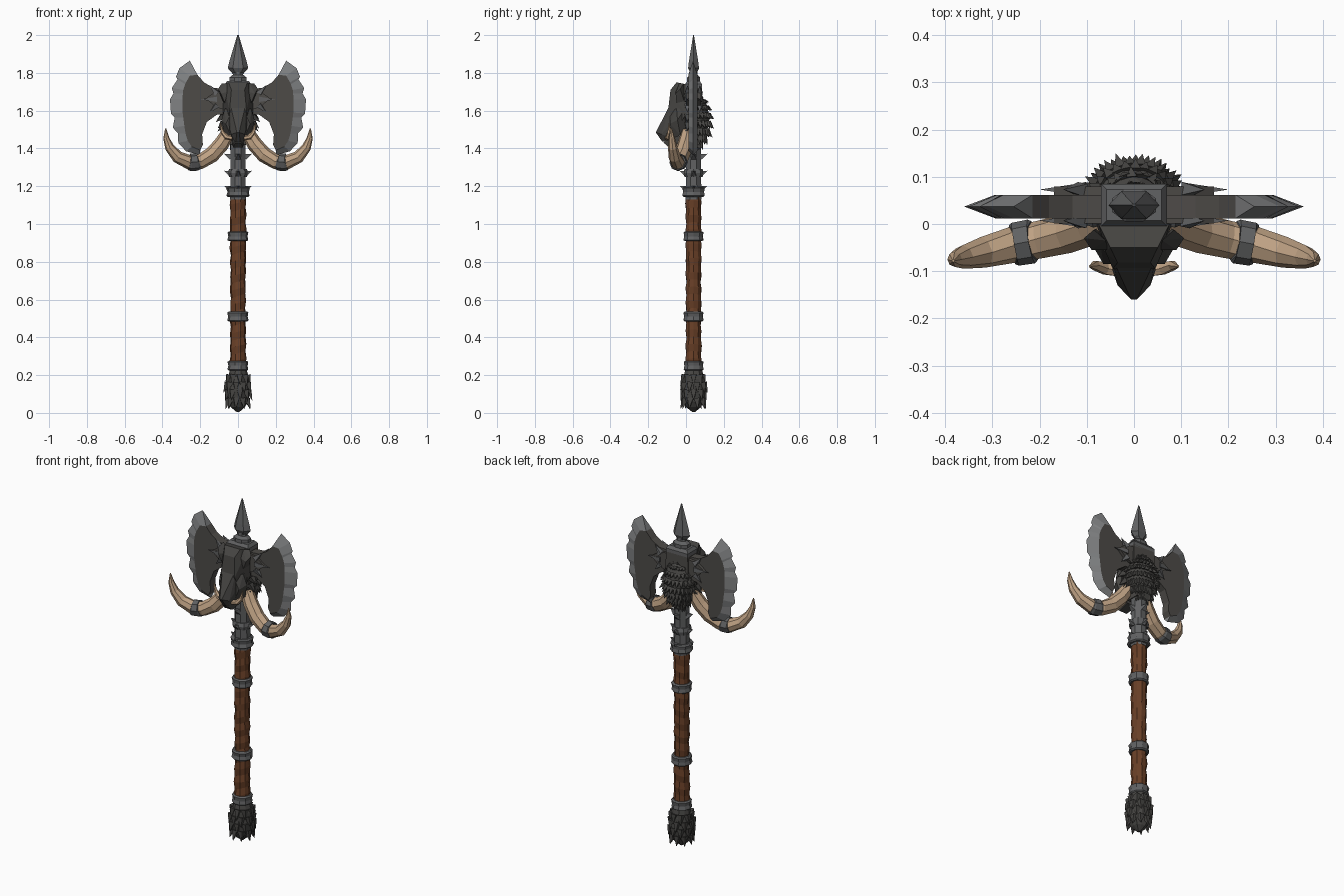
import bpy, bmesh, math, random
from mathutils import Vector

random.seed(4)
AXIS = 0.04  # the haft runs slightly behind the centre
cube = bpy.data.objects.get("Cube")
if cube:
    bpy.data.objects.remove(cube)


def material(name, red, green, blue):
    mat = bpy.data.materials.new(name)
    mat.use_nodes = True
    mat.diffuse_color = (red, green, blue, 1)
    shader = next(n for n in mat.node_tree.nodes if n.type == "BSDF_PRINCIPLED")
    shader.inputs["Base Color"].default_value = (red, green, blue, 1)
    return mat


iron = material("dark iron", .075, .07, .064)
edge_steel = material("edge steel", .22, .225, .23)
band_metal = material("band metal", .12, .122, .125)
hide = material("stone hide", .062, .06, .056)
leather = material("brown leather", .14, .05, .02)
bone = material("bone", .52, .36, .23)


def finish(name, bm, *mats):
    bmesh.ops.recalc_face_normals(bm, faces=bm.faces)
    mesh = bpy.data.meshes.new(name)
    bm.to_mesh(mesh)
    bm.free()
    for mat in mats:
        mesh.materials.append(mat)
    obj = bpy.data.objects.new(name, mesh)
    bpy.context.collection.objects.link(obj)
    return obj


def loft(bm, rings):
    """Skin a list of point rings and close both ends."""
    rows = [[bm.verts.new(p) for p in ring] for ring in rings]
    for low, high in zip(rows, rows[1:]):
        for i in range(len(low)):
            j = (i + 1) % len(low)
            bm.faces.new((low[i], low[j], high[j], high[i]))
    bm.faces.new(rows[0][::-1])
    bm.faces.new(rows[-1])


def lathe(name, profile, mat, sides=10, flat=1, jitter=0, tilt=0, turn=0):
    bm = bmesh.new()
    rings = []
    for radius, z in profile:
        ring = []
        for i in range(sides):
            a = math.tau * (i + turn) / sides
            r = radius * (1 + random.uniform(-jitter, jitter))
            ring.append((r * math.cos(a), AXIS + flat * r * math.sin(a),
                         z + tilt * math.cos(a)))
        rings.append(ring)
    loft(bm, rings)
    return finish(name, bm, mat)


def tube(name, path, mat, sides=8):
    """Tapered tube along (x, y, z, radius) points."""
    bm = bmesh.new()
    points = [Vector(p[:3]) for p in path]
    rings = []
    for i, point in enumerate(points):
        along = points[min(i + 1, len(points) - 1)] - points[max(i - 1, 0)]
        u = along.cross(Vector((0, 1, 0))).normalized()
        v = along.cross(u).normalized()
        ring = [point + path[i][3] * (u * math.cos(math.tau * k / sides)
                                      + v * math.sin(math.tau * k / sides)) for k in range(sides)]
        rings.append(ring)
    loft(bm, rings)
    return finish(name, bm, mat)


def hull(name, points, mat):
    bm = bmesh.new()
    for p in points:
        bm.verts.new(p)
    out = bmesh.ops.convex_hull(bm, input=bm.verts)
    bmesh.ops.delete(bm, geom=list(set(out["geom_interior"])), context="VERTS")
    return finish(name, bm, mat)


def thorn(bm, base, tip, radius, sides=4):
    base, tip = Vector(base), Vector(tip)
    u = (tip - base).orthogonal().normalized()
    v = (tip - base).normalized().cross(u)
    ring = [bm.verts.new(base + radius * (u * math.cos(math.tau * k / sides)
                         + v * math.sin(math.tau * k / sides))) for k in range(sides)]
    top = bm.verts.new(tip)
    for k in range(sides):
        bm.faces.new((ring[k], ring[(k + 1) % sides], top))
    bm.faces.new(ring[::-1])


def mirrored(points):
    return [(s * x, y, z) for x, y, z in points for s in (1, -1)]


# Haft: wrapped leather grip, metal upper shaft and bands
wraps = 24
grip = []
for i in range(wraps + 1):
    t = i / wraps
    grip.append(((.039, .043)[i % 2] + .008 * (t - .5) ** 2, .24 + .91 * t))
lathe("leather_grip", grip, leather, jitter=.05, tilt=.012)
lathe("upper_shaft", [(.046, 1.13), (.042, 1.3), (.044, 1.5)], band_metal, 8, turn=.5)
for label, z, r in (("lower", .25, .055), ("middle", .51, .056),
                    ("upper", .935, .055), ("neck", 1.17, .062)):
    lathe(label + "_band", [(r * .86, z - .026), (r, z - .02), (r * .92, z),
                            (r, z + .02), (r * .86, z + .026)], band_metal, 10, jitter=.03)
lathe("throat_ring", [(.048, 1.25), (.054, 1.27), (.048, 1.29)], band_metal, 8)
bm = bmesh.new()
for z in (1.19, 1.27, 1.36):
    for k in range(4):
        a = math.tau * k / 4
        c, s = math.cos(a), math.sin(a)
        thorn(bm, (.036 * c, AXIS + .036 * s, z - .005), (.074 * c, AXIS + .074 * s, z + .012), .022)
finish("shaft_studs", bm, band_metal)

# Pommel: shaggy knob with a ragged point
lathe("pommel", [(.008, .005), (.038, .03), (.056, .06), (.064, .12), (.058, .18), (.045, .23)],
      hide, 10, jitter=.08)
bm = bmesh.new()
for row, (z, r) in enumerate(((.2, .05), (.16, .056), (.12, .056), (.075, .05))):
    for k in range(9):
        a = math.tau * (k + row / 2) / 9
        c, s = math.cos(a), math.sin(a)
        reach = r + random.uniform(.012, .022)
        thorn(bm, (r * c, AXIS + r * s, z), (reach * c, AXIS + reach * s, z - .055), .022)
finish("pommel_fur", bm, hide)

# Hub, cap plate and top spike
hull("hub", mirrored([(.07, -.005, 1.72), (.07, .085, 1.72), (.075, -.005, 1.58),
                      (.075, .085, 1.58), (.045, 0, 1.42), (.045, .08, 1.42)]), iron)
hull("cap_plate", mirrored([(.07, y, z) for y in (-.005, .085) for z in (1.71, 1.74)]
                           + [(.058, y, 1.757) for y in (.007, .073)]), band_metal)
lathe("spike_socket", [(.05, 1.75), (.05, 1.775), (.03, 1.79), (.028, 1.815)],
      band_metal, 8, flat=.75, turn=.5)
lathe("top_spike", [(.028, 1.795), (.054, 1.825), (.046, 1.86), (.004, 2)],
      band_metal, 6, flat=.62)

# Blades: (edge x, edge z, bevel x, bevel z) from the top tip down
cut = [(.255, 1.865, .215, 1.79), (.31, 1.825, .255, 1.785), (.328, 1.78, .275, 1.75),
       (.32, 1.765, .28, 1.74), (.35, 1.72, .29, 1.71), (.342, 1.69, .292, 1.69),
       (.36, 1.66, .294, 1.66), (.355, 1.585, .293, 1.59), (.335, 1.565, .29, 1.565),
       (.345, 1.51, .284, 1.52), (.318, 1.48, .278, 1.48), (.316, 1.43, .266, 1.44),
       (.275, 1.385, .245, 1.41), (.2, 1.365, .2, 1.39)]
back = [(.186, 1.42), (.19, 1.475), (.165, 1.54), (.11, 1.58), (.05, 1.58),
        (.05, 1.715), (.13, 1.72), (.18, 1.75)]
mid = .037
for side, label in ((1, "left"), (-1, "right")):
    bm = bmesh.new()
    edge = [bm.verts.new((side * c[0], mid, c[1])) for c in cut]
    outline = [c[2:] for c in cut] + back
    front, rear = [[bm.verts.new((side * x, mid + d, z)) for x, z in outline]
                   for d in (-.025, .025)]
    n = len(cut)
    for face in (front, rear):
        bm.faces.new(face)
        for i in range(n - 1):
            bm.faces.new((edge[i], edge[i + 1], face[i + 1], face[i])).material_index = 1
    for i in range(n - 1, len(outline)):
        j = (i + 1) % len(outline)
        bm.faces.new((front[i], front[j], rear[j], rear[i]))
    for i in (0, n - 1):
        bm.faces.new((edge[i], front[i], rear[i])).material_index = 1
    finish(label + "_blade", bm, iron, edge_steel)

    # Faceted blade socket with side barbs
    plate = [(x * side, mid + d, z) for d in (-.036, .042)
             for x, z in ((.06, 1.71), (.12, 1.70), (.17, 1.665), (.12, 1.62), (.06, 1.6))]
    hull(label + "_blade_socket", plate, iron)
    bm = bmesh.new()
    for d in (-.03, .036):
        for z, tip in ((1.69, 1.735), (1.66, 1.66), (1.63, 1.59)):
            thorn(bm, (side * .11, mid + d, z), (side * (.2 if z == tip else .15), mid + d, tip), .02)
    finish(label + "_socket_barbs", bm, band_metal)

    # Large curved tusk with its metal cuff
    tube(label + "_tusk", [(side * x, y, z, r) for x, y, z, r in (
        (.05, .01, 1.485, .036), (.09, -.005, 1.42, .041), (.14, -.02, 1.365, .042),
        (.2, -.033, 1.33, .04), (.26, -.045, 1.327, .038), (.32, -.06, 1.355, .033),
        (.362, -.07, 1.405, .025), (.38, -.075, 1.455, .016), (.383, -.078, 1.505, .003))], bone)
    tube(label + "_tusk_cuff", [(side * x, y, z, r) for x, y, z, r in (
        (.212, -.036, 1.331, .043), (.218, -.037, 1.329, .047),
        (.252, -.043, 1.326, .046), (.258, -.044, 1.327, .042))], band_metal)

    # Small mouth tusk, brow lump and cheek
    tube(label + "_mouth_tusk", [(side * x, y, z, r) for x, y, z, r in (
        (.03, -.1, 1.455, .013), (.06, -.095, 1.46, .014), (.082, -.088, 1.485, .011),
        (.094, -.09, 1.535, .002))], bone, 6)
    hull(label + "_ear", [(side * x, y, z) for x, y, z in (
        (.055, -.055, 1.7), (.09, -.055, 1.69), (.106, -.03, 1.715), (.085, -.012, 1.745),
        (.06, -.035, 1.745), (.08, -.01, 1.65), (.07, -.05, 1.64))], hide)
    hull(label + "_cheek", [(side * x, y, z) for x, y, z in (
        (.03, -.085, 1.6), (.07, -.05, 1.61), (.088, -.045, 1.55), (.065, -.085, 1.53),
        (.07, -.03, 1.47), (.03, -.08, 1.45), (.05, 0, 1.5), (.06, 0, 1.62))], hide)

# Beast head: skull, snout and jaw
hull("skull", mirrored([(.05, -.05, 1.75), (.035, -.082, 1.71), (.06, -.06, 1.67),
                        (.075, 0, 1.74), (.08, 0, 1.58), (.045, -.095, 1.6), (.055, -.05, 1.5)]), hide)
hull("snout", mirrored([(.045, -.075, 1.65), (.028, -.105, 1.585), (.006, -.16, 1.485),
                        (.05, -.06, 1.55), (.045, -.1, 1.51), (.035, -.13, 1.475),
                        (.04, -.07, 1.45), (.012, -.125, 1.435)]), hide)
hull("lower_jaw", mirrored([(.035, -.04, 1.48), (.03, -.1, 1.46), (.015, -.118, 1.43),
                            (.025, -.09, 1.405), (.03, -.02, 1.42)]), hide)

# Mane: a rounded mass covered in overlapping pointed locks
bm = bmesh.new()
bmesh.ops.create_icosphere(bm, subdivisions=2, radius=1)
center, size = Vector((0, .055, 1.56)), Vector((.088, .07, .125))
for v in bm.verts:
    v.co = center + v.co * size
for row in range(8):
    lat = -1.2 + row * .34
    for k in range(13):
        a = math.pi * (k + row % 2 / 2) / 12.5 - .1
        out = Vector((math.cos(a) * math.cos(lat), math.sin(a) * math.cos(lat), math.sin(lat)))
        base = center + out * size * .95
        thorn(bm, base, base + out * random.uniform(.022, .036) - Vector((0, 0, .028)), .017)
finish("mane", bm, hide)
bm = bmesh.new()
for x, z, tip in ((.07, 1.53, 1.49), (.07, 1.49, 1.43), (.055, 1.46, 1.395), (.08, 1.57, 1.54)):
    for s in (1, -1):
        thorn(bm, (s * x, .01, z), (s * (x + .038), .005, tip), .022)
finish("side_locks", bm, hide)
